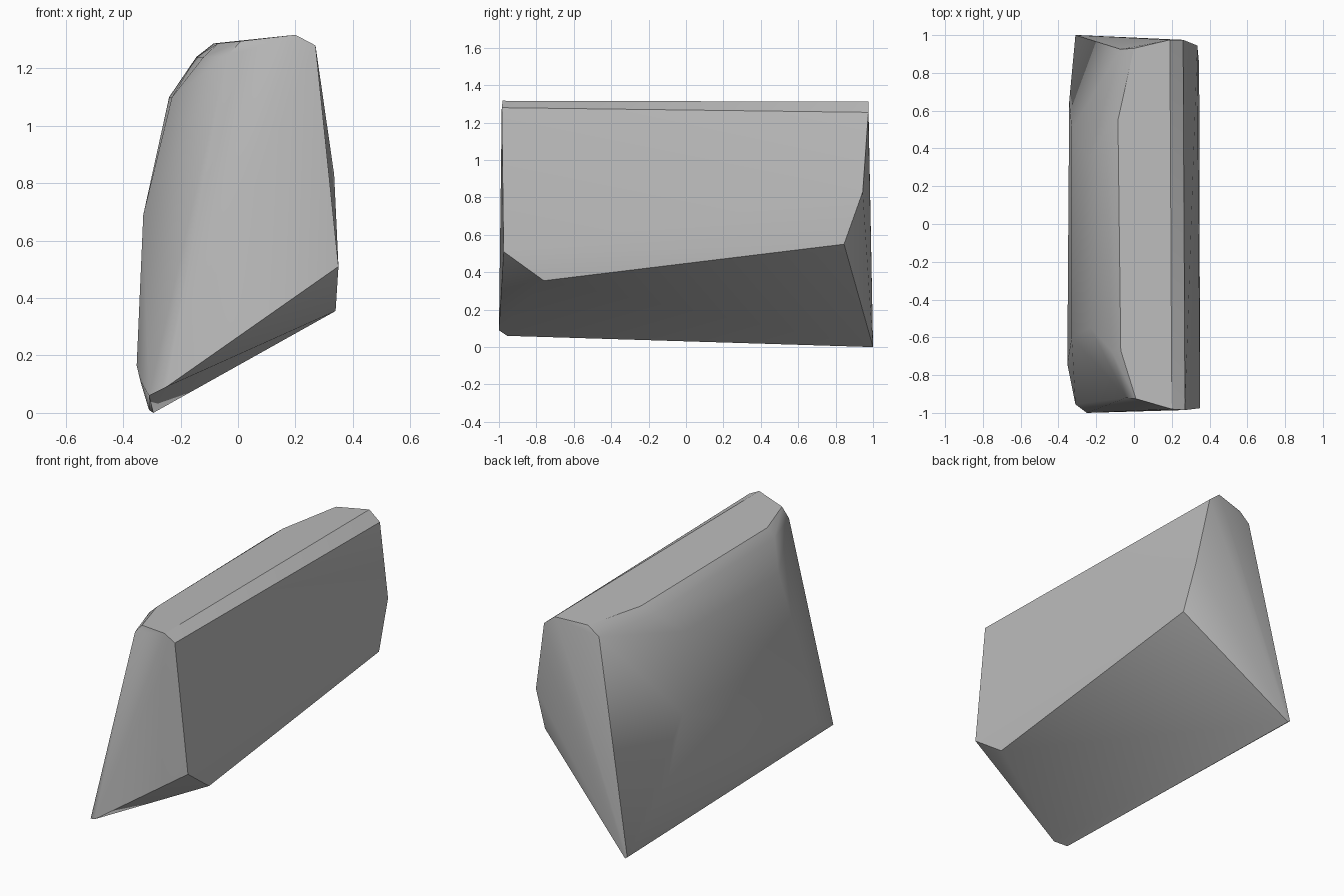
import bpy
import bmesh
import math

cube = bpy.data.objects.get("Cube")
if cube:
    bpy.data.objects.remove(cube, do_unlink=True)

# Plain grey stone
stone = bpy.data.materials.new("stone_grey")
stone.use_nodes = True
grey = (0.5, 0.5, 0.5, 1)
stone.diffuse_color = grey
bsdf = stone.node_tree.nodes["Principled BSDF"]
bsdf.inputs["Base Color"].default_value = grey
bsdf.inputs["Roughness"].default_value = 0.9

# Corners of the flat left wall, sharp base, top ridge
left_wall = [(.27, -.985, 1.28), (.26, .975, 1.255), (.335, .945, .83),
             (.345, .845, .55), (.34, -.76, .355), (.35, -.975, .51)]
base = [(-.295, 1, 0), (-.31, 1, .01), (-.31, -.955, .06), (-.25, -1, .09)]
ridge = [(.2, -.98, 1.317), (.19, .975, 1.312), (.01, -.925, 1.295), (0, .93, 1.295),
         (-.04, -.92, 1.24), (-.07, .925, 1.24)]
# Rounded right flank
flank = [(-.085, .55, 1.287), (-.07, -.67, 1.287), (-.145, .5, 1.24),
         (-.12, -.67, 1.24), (-.24, .35, 1.1), (-.23, -.55, 1.1),
         (-.33, .5, .69), (-.33, -.6, .69), (-.343, .65, .38),
         (-.353, -.74, .165), (-.34, -.8, .11)]

# Rock: hull around the corners, flat areas merged
bm = bmesh.new()
for p in left_wall + base + ridge + flank:
    bm.verts.new(p)
hull = bmesh.ops.convex_hull(bm, input=bm.verts[:])
loose = [v for v in bm.verts if not v.link_faces]
bmesh.ops.delete(bm, geom=loose, context='VERTS')
bmesh.ops.dissolve_limit(bm, angle_limit=math.radians(1),
                         verts=bm.verts[:], edges=bm.edges[:])
bmesh.ops.recalc_face_normals(bm, faces=bm.faces[:])
mesh = bpy.data.meshes.new("rock")
bm.to_mesh(mesh)
bm.free()
mesh.materials.append(stone)
rock = bpy.data.objects.new("rock", mesh)
bpy.context.collection.objects.link(rock)

bpy.context.view_layer.objects.active = rock
rock.select_set(True)
bpy.ops.object.shade_smooth_by_angle(angle=math.radians(30))
